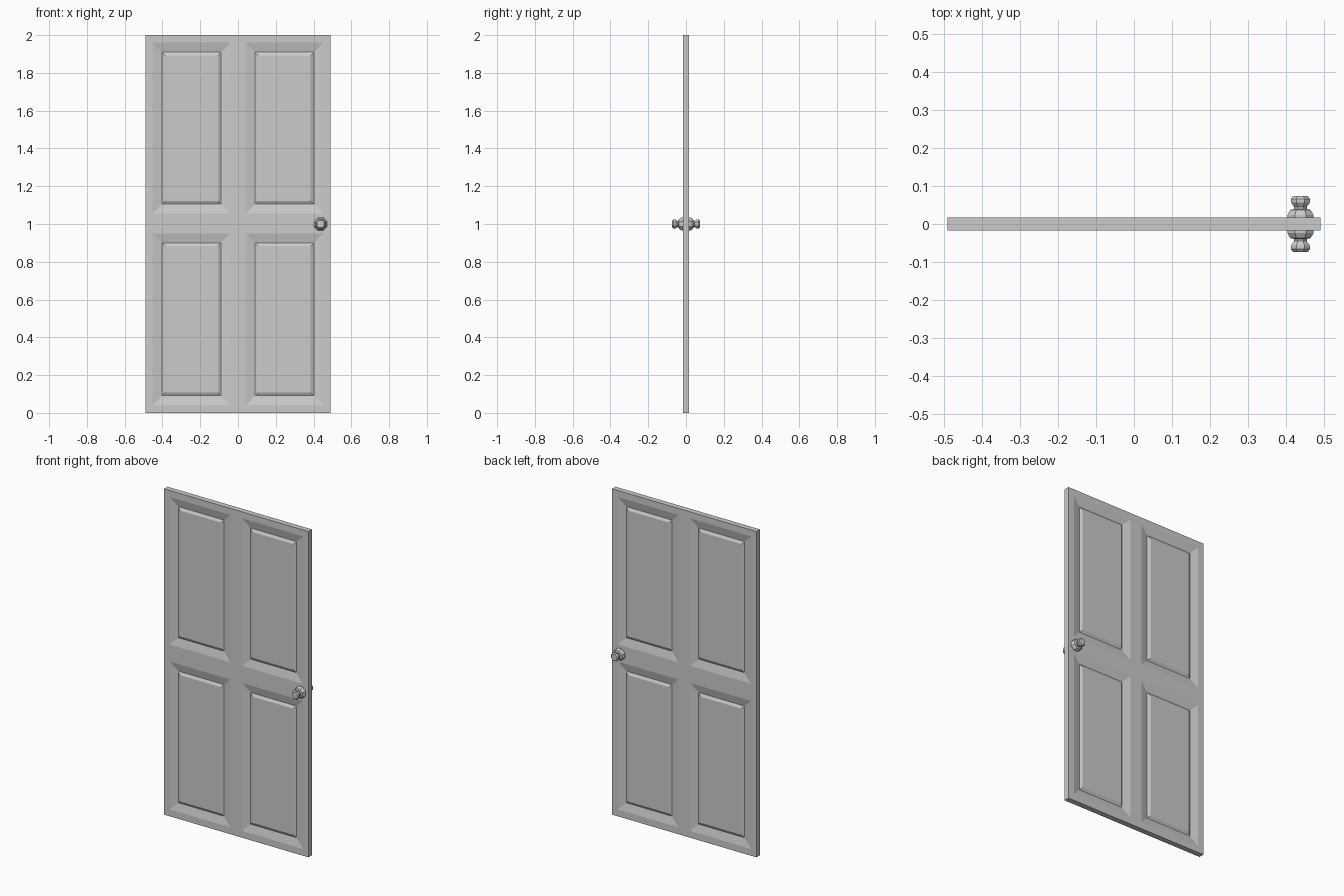
import bpy, bmesh, math

if "Cube" in bpy.data.objects:
    bpy.data.objects.remove(bpy.data.objects["Cube"])

HALF_T = 0.017                      # half door thickness
XS = [-0.49, -0.452, -0.04, 0.04, 0.452, 0.49]
ZS = [0.0, 0.042, 0.95, 1.055, 1.96, 2.0]


def finish(bm, name):
    bmesh.ops.recalc_face_normals(bm, faces=bm.faces[:])
    me = bpy.data.meshes.new(name)
    bm.to_mesh(me)
    bm.free()
    ob = bpy.data.objects.new(name, me)
    bpy.context.collection.objects.link(ob)
    return ob


# Door slab: grid of rails and stiles, extruded through the thickness
bm = bmesh.new()
g = [[bm.verts.new((x, -HALF_T, z)) for z in ZS] for x in XS]
for i in range(5):
    for j in range(5):
        bm.faces.new((g[i][j], g[i + 1][j], g[i + 1][j + 1], g[i][j + 1]))
ext = bmesh.ops.extrude_face_region(bm, geom=bm.faces[:], use_keep_orig=True)
bmesh.ops.translate(bm, vec=(0, 2 * HALF_T, 0),
                    verts=[v for v in ext["geom"] if isinstance(v, bmesh.types.BMVert)])
bmesh.ops.recalc_face_normals(bm, faces=bm.faces[:])

# Four panels per side: sloped recess, then a raised field
panels = []
for f in bm.faces:
    c = f.calc_center_median()
    if abs(f.normal.y) > 0.9 and 0.1 < abs(c.x) < 0.4 and (0.3 < c.z < 0.7 or 1.3 < c.z < 1.7):
        panels.append(f)
for width, depth in ((0.05, -0.012), (0.017, 0.009)):
    bmesh.ops.inset_individual(bm, faces=panels, thickness=width, depth=depth,
                               use_even_offset=True)
finish(bm, "door_slab")


# Knobs: eight-sided lathe of rose, neck and grip
PROFILE = [(0.037, 0.012), (0.037, 0.024), (0.029, 0.037), (0.019, 0.039),
           (0.018, 0.045), (0.027, 0.057), (0.027, 0.066), (0.021, 0.073)]
SIDES = 8


def knob(name, side):
    bm = bmesh.new()
    rings = []
    for r, y in PROFILE:
        ring = []
        for k in range(SIDES):
            a = 2 * math.pi * (k + 0.5) / SIDES
            ring.append(bm.verts.new((0.437 + r * math.cos(a), side * y, 1.0 + r * math.sin(a))))
        rings.append(ring)
    for lo, hi in zip(rings, rings[1:]):
        for k in range(SIDES):
            n = (k + 1) % SIDES
            bm.faces.new((lo[k], lo[n], hi[n], hi[k]))
    bm.faces.new(rings[0])
    bm.faces.new(rings[-1])
    finish(bm, name)


knob("front_knob", -1)
knob("back_knob", 1)
